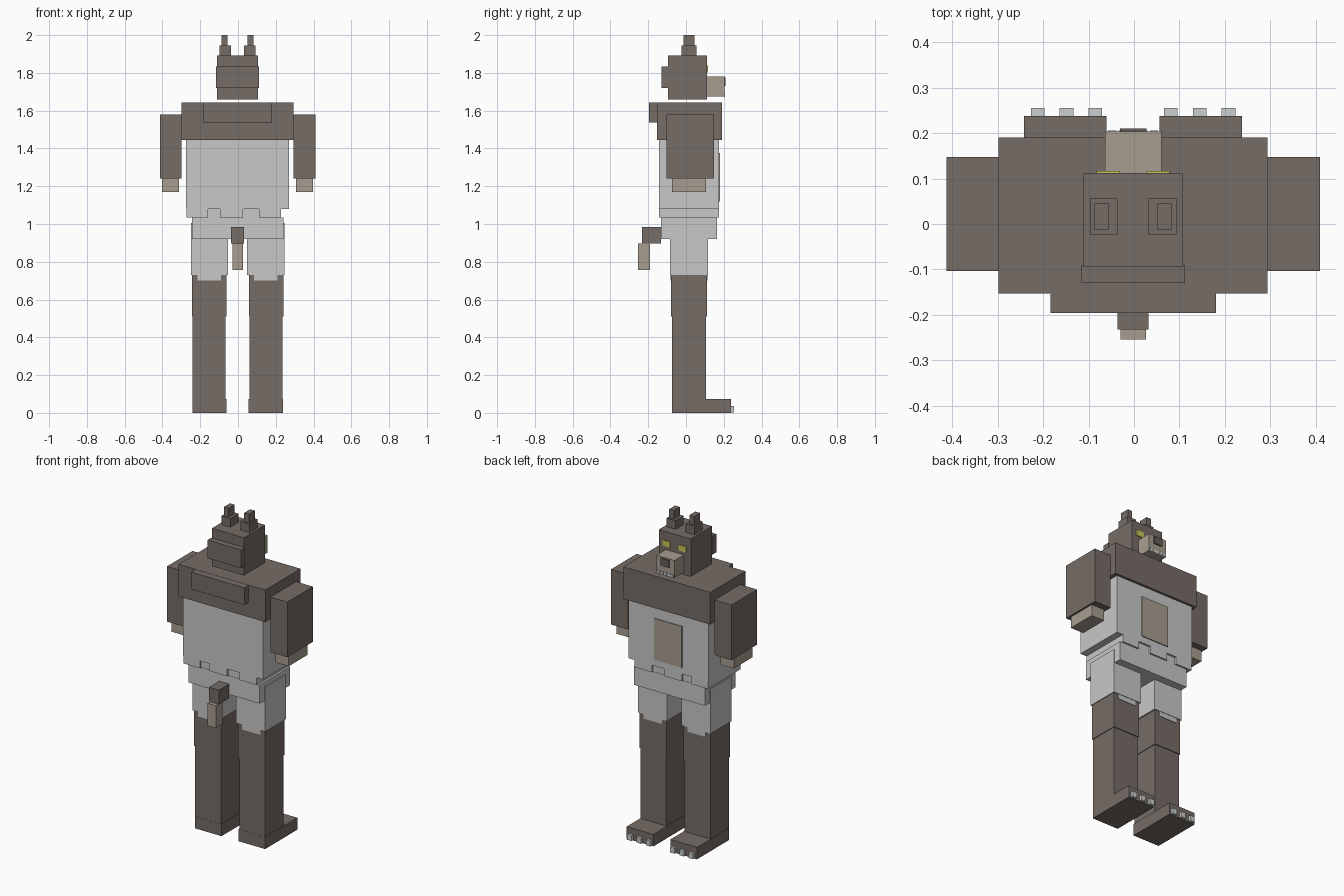
import bpy
import bmesh

CX = -0.002  # symmetry line of the figure


def material(name, rgb):
    m = bpy.data.materials.new(name)
    m.diffuse_color = (*rgb, 1)
    return m


FUR = material("brown fur", (0.18, 0.15, 0.133))
CLOTH = material("light grey cloth", (0.58, 0.58, 0.58))
SKIN = material("tan skin", (0.39, 0.34, 0.28))
EYE = material("yellow eye", (0.60, 0.56, 0.10))
CLAW = material("pale claw", (0.60, 0.62, 0.62))
NOSE = material("dark nose", (0.13, 0.105, 0.097))


def box(name, x, y, z, mat):
    """Box from (min, max) ranges on each axis."""
    bm = bmesh.new()
    bmesh.ops.create_cube(bm, size=1)
    for v in bm.verts:
        for i, (lo, hi) in enumerate((x, y, z)):
            v.co[i] = lo if v.co[i] < 0 else hi
    mesh = bpy.data.meshes.new(name)
    bm.to_mesh(mesh)
    bm.free()
    mesh.materials.append(mat)
    obj = bpy.data.objects.new(name, mesh)
    bpy.context.collection.objects.link(obj)
    return obj


def centred(name, half, y, z, mat):
    return box(name, (CX - half, CX + half), y, z, mat)


def pair(name, x, y, z, mat):
    """Same box on both sides of the symmetry line."""
    box("right_" + name, (CX + x[0], CX + x[1]), y, z, mat)
    box("left_" + name, (CX - x[1], CX - x[0]), y, z, mat)


# Head (floats just above the shoulders) with ears and hair at the back
centred("head", 0.109, (-0.095, 0.112), (1.66, 1.893), FUR)
centred("back_hair", 0.114, (-0.13, -0.09), (1.72, 1.833), FUR)
pair("ear_base", (0.034, 0.095), (-0.023, 0.056), (1.893, 1.946), FUR)
pair("ear_tip", (0.053, 0.085), (-0.012, 0.045), (1.946, 2.0), FUR)

# Face
pair("eye", (0.029, 0.080), (0.110, 0.117), (1.803, 1.838), EYE)
centred("snout", 0.062, (0.112, 0.203), (1.675, 1.782), SKIN)
centred("nose", 0.029, (0.201, 0.210), (1.73, 1.775), NOSE)
for i in range(5):
    c = CX - 0.046 + 0.023 * i
    box(f"tooth_{i + 1}", (c - 0.009, c + 0.009), (0.199, 0.206), (1.672, 1.692), CLAW)

# Chest, mane and torn shirt
centred("chest", 0.296, (-0.153, 0.19), (1.445, 1.643), FUR)
centred("mane", 0.182, (-0.196, -0.153), (1.537, 1.642), FUR)
centred("shirt", 0.273, (-0.143, 0.175), (1.08, 1.445), CLOTH)
centred("belly_patch", 0.095, (0.174, 0.181), (1.12, 1.375), SKIN)
for i, x in enumerate(((-0.272, -0.16), (-0.095, 0.026), (0.11, 0.228))):
    box(f"shirt_tatter_{i + 1}", x, (-0.143, 0.175), (1.035, 1.08), CLOTH)

# Hips and tail
centred("waist", 0.225, (-0.13, 0.163), (1.03, 1.08), CLOTH)
centred("hips", 0.242, (-0.132, 0.165), (0.92, 1.035), CLOTH)
centred("tail_base", 0.034, (-0.232, -0.132), (0.897, 0.985), FUR)
centred("tail_tip", 0.028, (-0.254, -0.19), (0.757, 0.897), SKIN)

# Arms
pair("arm", (0.296, 0.411), (-0.103, 0.147), (1.24, 1.58), FUR)
pair("hand", (0.31, 0.40), (-0.075, 0.107), (1.17, 1.24), SKIN)

# Legs with torn shorts
pair("shorts_leg", (0.050, 0.247), (-0.086, 0.117), (0.73, 1.005), CLOTH)
pair("shorts_tatter", (0.087, 0.212), (-0.083, 0.114), (0.70, 0.73), CLOTH)
pair("upper_leg", (0.059, 0.242), (-0.079, 0.111), (0.51, 0.73), FUR)
pair("lower_leg", (0.063, 0.238), (-0.074, 0.106), (0.07, 0.51), FUR)
pair("foot", (0.058, 0.240), (-0.075, 0.238), (0.0, 0.074), FUR)
for i in range(3):
    a = 0.068 + 0.0635 * i
    pair(f"claw_{i + 1}", (a, a + 0.03), (0.236, 0.255), (0.003, 0.037), CLAW)
